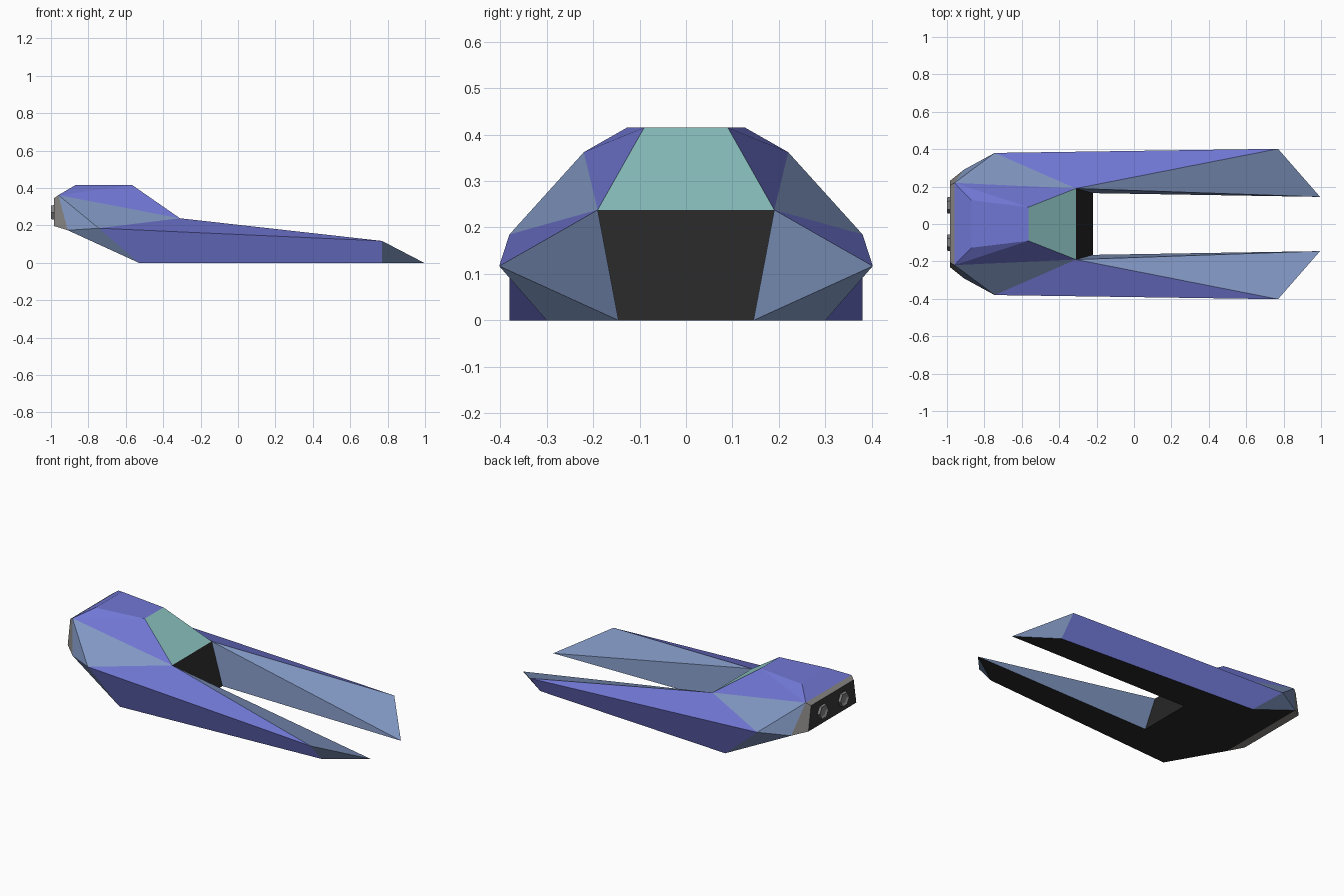
import bpy, bmesh, math
from mathutils import Matrix

if "Cube" in bpy.data.objects:
    bpy.data.objects.remove(bpy.data.objects["Cube"])

# Corner points of the +y half; a lower-case letter means the mirrored point
P = {
    'A': (-0.87, 0.127, 0.415),   # roof rear
    'B': (-0.565, 0.09, 0.415),   # roof front
    'C': (-0.31, 0.19, 0.238),    # canopy foot
    'D': (-0.96, 0.22, 0.362),    # rear shoulder
    'E': (-0.745, 0.38, 0.185),   # widest point of body
    'F': (0.77, 0.402, 0.117),    # prong ridge end
    'G': (0.995, 0.145, 0.0),     # prong tip
    'H': (0.77, 0.30, 0.0),       # prong lower corner
    'I': (-0.53, 0.38, 0.0),      # belly rear corner
    'J': (-0.91, 0.29, 0.174),    # tail lower corner
    'K': (-0.985, 0.205, 0.345),  # rear plate top
    'L': (-0.985, 0.23, 0.197),   # rear plate bottom
    'M': (-0.22, 0.165, 0.0),     # notch foot
}

# Part name, colour, faces (all upper-case faces are mirrored)
PARTS = [
    ("hull_plating", (0.165, 0.185, 0.66), ["AaDd", "AaBb", "ADB", "DBC", "CEF", "EFHI"]),
    ("accent_panels", (0.22, 0.31, 0.54), ["DCE", "DEJ", "EJI", "CFG", "CMG", "FGH"]),
    ("canopy", (0.26, 0.55, 0.54), ["BbCc"]),
    ("nose_and_belly", (0.02, 0.02, 0.02), ["CcMm", "IiMm", "IHGM", "JjIi"]),
    ("tail_frame", (0.25, 0.24, 0.23), ["DdKk", "JjLl", "DJLK"]),
    ("rear_plate", (0.04, 0.04, 0.04), ["KkLl"]),
]


def material(name, rgb):
    m = bpy.data.materials.new(name + "_colour")
    m.diffuse_color = (*rgb, 1)
    m.use_nodes = True
    m.node_tree.nodes["Principled BSDF"].inputs["Base Color"].default_value = m.diffuse_color
    return m


def make_object(name, bm, mat=None):
    me = bpy.data.meshes.new(name)
    bm.to_mesh(me)
    bm.free()
    ob = bpy.data.objects.new(name, me)
    bpy.context.collection.objects.link(ob)
    if mat:
        me.materials.append(mat)
    return ob


# Closed hull, so that all normals can be made to face outward
hull = bmesh.new()
verts = {}
for key, (x, y, z) in P.items():
    verts[key] = hull.verts.new((x, y, z))
    verts[key.lower()] = hull.verts.new((x, -y, z))
layer = hull.faces.layers.int.new("part")
for i, (name, rgb, faces) in enumerate(PARTS):
    for f in faces:
        if f.isupper():
            loops = [f, f.lower()]
        else:
            loops = [f[0] + f[1] + f[3] + f[2]]
        for loop in loops:
            hull.faces.new([verts[c] for c in loop])[layer] = i
bmesh.ops.recalc_face_normals(hull, faces=hull.faces[:])

# Split the hull into its named parts
for i, (name, rgb, faces) in enumerate(PARTS):
    bm = hull.copy()
    lay = bm.faces.layers.int["part"]
    others = [f for f in bm.faces if f[lay] != i]
    bmesh.ops.delete(bm, geom=others, context='FACES')
    make_object(name, bm, material(name, rgb))
hull.free()


# Hexagonal thrusters with a recessed mouth
metal = material("thruster", (0.22, 0.22, 0.22))
for side, y in (("left", 0.10), ("right", -0.10)):
    bm = bmesh.new()
    place = Matrix.Translation((-0.99, y, 0.27)) @ Matrix.Rotation(-math.pi / 2, 4, 'Y')
    bmesh.ops.create_cone(bm, cap_ends=True, segments=6, radius1=0.045,
                          radius2=0.042, depth=0.02, matrix=place)
    bm.normal_update()
    mouth = [f for f in bm.faces if f.normal.x < -0.9]
    bmesh.ops.inset_region(bm, faces=mouth, thickness=0.014)
    for v in mouth[0].verts:
        v.co.x += 0.008
    make_object("thruster_" + side, bm, metal)
